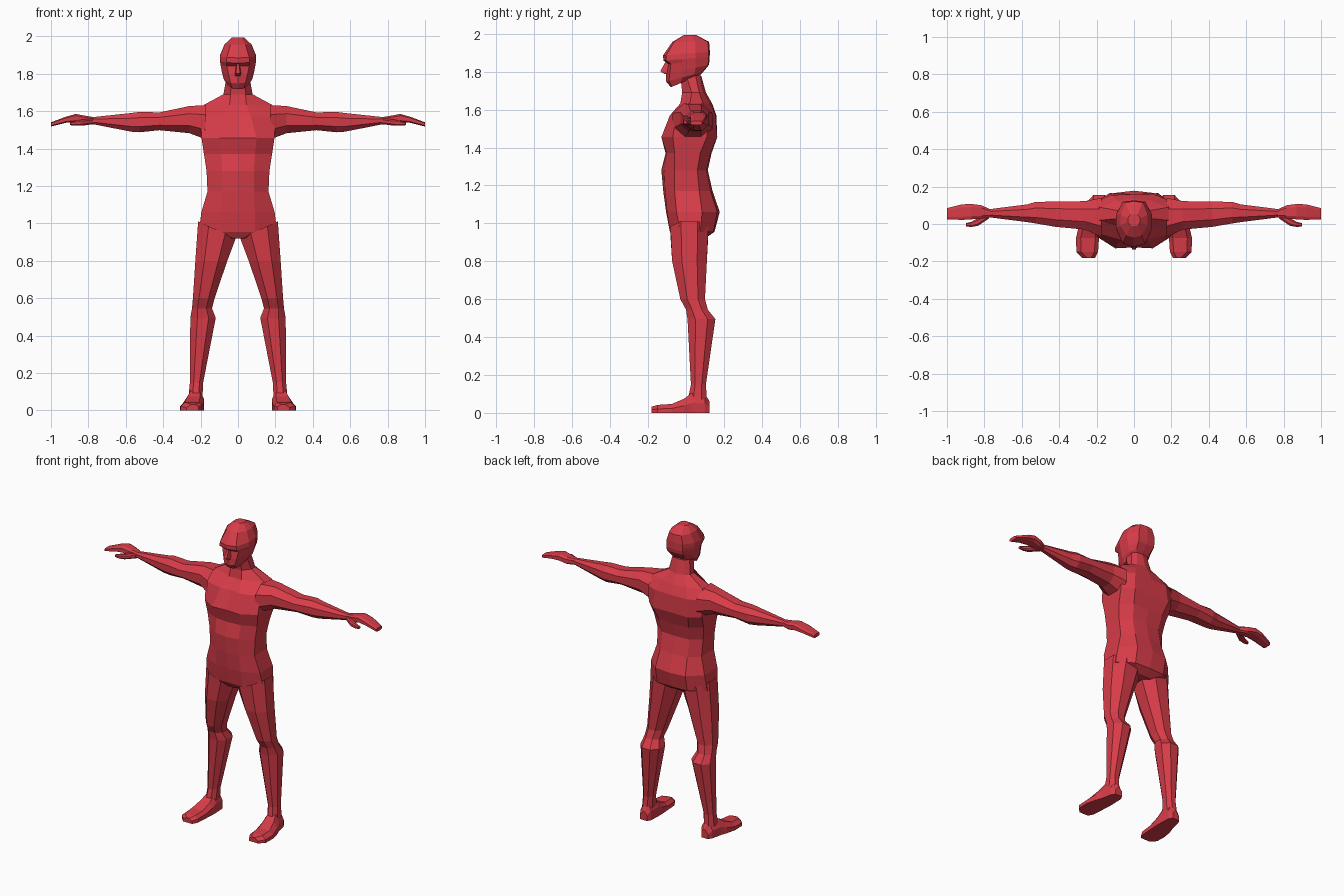
import bpy, bmesh
from mathutils import Vector

red = bpy.data.materials.new("red")
red.diffuse_color = (0.68, 0.045, 0.065, 1)


def loft(name, rings, start=True, end=True, mirror=False):
    """Skin a list of closed rings with flat quads, optionally capped and mirrored."""
    bm = bmesh.new()
    rows = [[bm.verts.new(p) for p in r] for r in rings]
    n = len(rows[0])
    for r, s in zip(rows, rows[1:]):
        for i in range(n):
            bm.faces.new((r[i], r[(i + 1) % n], s[(i + 1) % n], s[i]))
    if start:
        bm.faces.new(rows[0])
    if end:
        bm.faces.new(rows[-1])
    bmesh.ops.recalc_face_normals(bm, faces=bm.faces)
    # open tubes: make sure normals point away from the middle
    mid = sum((v.co for v in bm.verts), Vector()) / len(bm.verts)
    if sum((f.calc_center_median() - mid).dot(f.normal) * f.calc_area() for f in bm.faces) < 0:
        bmesh.ops.reverse_faces(bm, faces=bm.faces)
    me = bpy.data.meshes.new(name)
    bm.to_mesh(me)
    bm.free()
    me.materials.append(red)
    ob = bpy.data.objects.new(name, me)
    bpy.context.collection.objects.link(ob)
    if mirror:
        m = ob.modifiers.new("mirror", 'MIRROR')
        m.use_mirror_merge = False
    return ob


def body_ring(z, yc, a, yf, hw, ysf, ysb, b, yb, ybc, tilt=0):
    """Ten-sided symmetric ring; tilt is the rise in z from front to back."""
    half = [(a, yf), (hw, ysf), (hw, ysb), (b, yb)]
    pts = [(0, yc)] + half + [(0, ybc)] + [(-x, y) for x, y in reversed(half)]
    return [(x, y, z + tilt * (y - yc) / (ybc - yc)) for x, y in pts]


def octagon(u0, u1, v0, v1, k=0.28):
    """Chamfered rectangle."""
    du, dv = (u1 - u0) * k, (v1 - v0) * k
    return [(u0 + du, v0), (u1 - du, v0), (u1, v0 + dv), (u1, v1 - dv),
            (u1 - du, v1), (u0 + du, v1), (u0, v1 - dv), (u0, v0 + dv)]


# torso and neck, crotch to throat
torso = [
    (0.92, -0.065, 0.03, -0.06, 0.05, 0.0, 0.06, 0.04, 0.10, 0.10),
    (0.955, -0.085, 0.09, -0.085, 0.209, -0.03, 0.075, 0.11, 0.145, 0.15),
    (1.06, -0.105, 0.09, -0.10, 0.196, -0.05, 0.085, 0.11, 0.165, 0.178),
    (1.17, -0.12, 0.085, -0.11, 0.163, -0.06, 0.07, 0.10, 0.13, 0.14),
    (1.28, -0.13, 0.085, -0.115, 0.168, -0.06, 0.06, 0.10, 0.108, 0.115),
    (1.37, -0.108, 0.09, -0.10, 0.182, -0.06, 0.075, 0.11, 0.13, 0.135),
    (1.455, -0.125, 0.10, -0.13, 0.195, -0.07, 0.11, 0.13, 0.165, 0.16),
    (1.57, -0.075, 0.07, -0.085, 0.20, -0.05, 0.12, 0.12, 0.155, 0.16),
    (1.632, -0.03, 0.045, -0.03, 0.185, 0.02, 0.09, 0.09, 0.125, 0.138),
    (1.69, -0.02, 0.04, -0.02, 0.078, 0.03, 0.07, 0.05, 0.09, 0.105),
    (1.78, -0.03, 0.035, -0.03, 0.062, 0.0, 0.05, 0.04, 0.075, 0.08)]
loft("torso_and_neck", [body_ring(*r) for r in torso], end=False)

# head, chin to crown with overhanging brow
head = [
    (1.718, -0.08, 0.03, -0.075, 0.055, -0.03, 0.04, 0.04, 0.07, 0.075, 0.065),
    (1.748, -0.105, 0.04, -0.09, 0.076, -0.02, 0.045, 0.05, 0.085, 0.09, 0.05),
    (1.79, -0.105, 0.05, -0.085, 0.086, -0.02, 0.05, 0.06, 0.115, 0.12, 0.045),
    (1.84, -0.095, 0.06, -0.08, 0.093, -0.02, 0.05, 0.06, 0.12, 0.125, 0.02),
    (1.858, -0.118, 0.062, -0.105, 0.097, -0.02, 0.05, 0.06, 0.12, 0.125, 0.02),
    (1.885, -0.122, 0.06, -0.105, 0.096, -0.02, 0.05, 0.06, 0.12, 0.126, 0.02),
    (1.957, -0.072, 0.04, -0.062, 0.072, -0.01, 0.05, 0.045, 0.115, 0.122, 0),
    (1.993, -0.012, 0.02, -0.01, 0.033, 0.01, 0.03, 0.02, 0.05, 0.055, 0)]
loft("head", [body_ring(*r) for r in head])

# nose wedge
loft("nose", [[(-w, -0.085, z), (-w * 0.6, y, z), (w * 0.6, y, z), (w, -0.085, z)]
              for z, w, y in [(1.787, 0.018, -0.112), (1.802, 0.018, -0.136), (1.852, 0.01, -0.108)]])

# legs: z, inner x, outer x, front y, back y; hip ring rises outward
legs = [(0.92, 0.012, 0.213, -0.083, 0.118), (0.80, 0.057, 0.228, -0.073, 0.11),
        (0.60, 0.125, 0.241, -0.03, 0.10), (0.545, 0.139, 0.246, 0.0, 0.115),
        (0.495, 0.119, 0.255, 0.008, 0.155), (0.15, 0.186, 0.257, 0.026, 0.105),
        (0.07, 0.19, 0.265, 0.01, 0.11)]
leg_rings = [[(x, y, z + (0.09 * (x - xi) / (xo - xi) if i == 0 else 0))
              for x, y in octagon(xi, xo, yf, yb)]
             for i, (z, xi, xo, yf, yb) in enumerate(legs)]
loft("legs", leg_rings, start=False, end=False, mirror=True)

# feet: y, inner x, outer x, height
feet = [(0.125, 0.2, 0.25, 0.06), (0.10, 0.186, 0.265, 0.10), (0.03, 0.183, 0.28, 0.105),
        (-0.01, 0.183, 0.295, 0.075), (-0.075, 0.187, 0.31, 0.047),
        (-0.15, 0.192, 0.308, 0.042), (-0.183, 0.21, 0.275, 0.032)]
loft("feet", [[(xi, y, 0), (xo, y, 0), (xo, y, h * 0.5), (xo - 0.025, y, h),
               (xi + 0.02, y, h), (xi, y, h * 0.6)] for y, xi, xo, h in feet], mirror=True)

# arms and hands: x, front y, back y, bottom z, top z
arms = [(0.175, -0.07, 0.14, 1.45, 1.632), (0.26, -0.03, 0.122, 1.482, 1.627),
        (0.42, -0.015, 0.12, 1.498, 1.593), (0.525, 0.003, 0.118, 1.487, 1.596),
        (0.57, 0.01, 0.105, 1.49, 1.59), (0.775, 0.036, 0.079, 1.53, 1.568)]
hands = [(0.77, 0.036, 0.079, 1.53, 1.568), (0.815, 0.03, 0.10, 1.53, 1.575),
         (0.868, 0.025, 0.107, 1.54, 1.585), (0.92, 0.022, 0.105, 1.538, 1.57),
         (1.0, 0.025, 0.085, 1.518, 1.54)]
thumbs = [(0.775, 0.03, 0.065, 1.53, 1.56), (0.835, -0.01, 0.03, 1.522, 1.555),
          (0.87, -0.016, 0.012, 1.522, 1.548), (0.897, -0.013, 0.005, 1.525, 1.54)]


def along_x(rows, k):
    return [[(x, y, z) for y, z in octagon(yf, yb, zb, zt, k)] for x, yf, yb, zb, zt in rows]


loft("arms", along_x(arms, 0.28), start=False, end=False, mirror=True)
loft("hands", along_x(hands, 0.2), start=False, mirror=True)
loft("thumbs", along_x(thumbs, 0.25), mirror=True)
